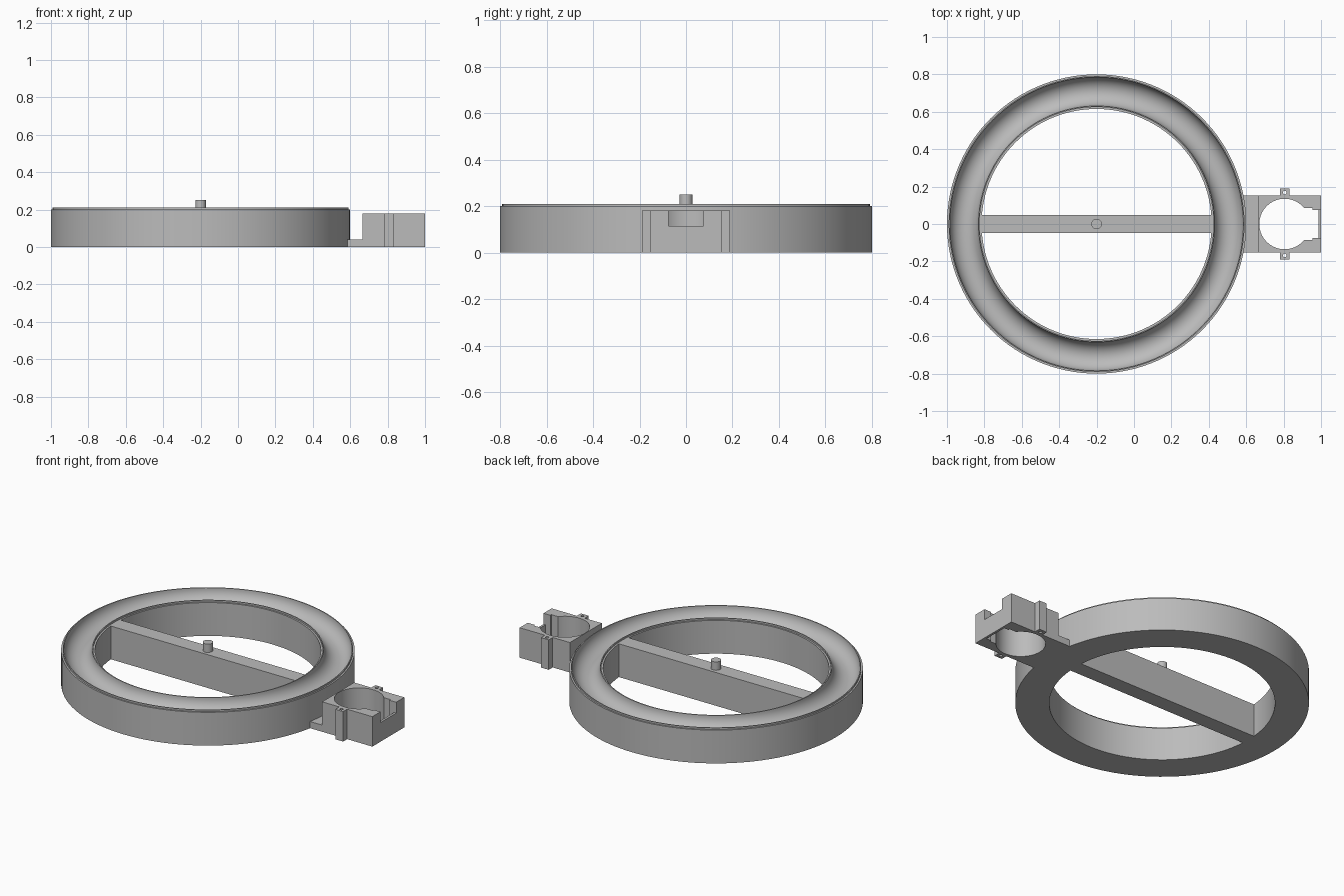
import bpy, bmesh, math

cube = bpy.data.objects.get("Cube")
if cube:
    bpy.data.objects.remove(cube, do_unlink=True)

GREY = (0.5, 0.5, 0.5, 1)
mat = bpy.data.materials.new("plain grey")
mat.use_nodes = True
mat.diffuse_color = GREY
mat.node_tree.nodes["Principled BSDF"].inputs["Base Color"].default_value = GREY

RING_X = -0.2


def finish(name, bm, smooth=False):
    """Turn a bmesh into a named grey object."""
    bmesh.ops.recalc_face_normals(bm, faces=bm.faces)
    mesh = bpy.data.meshes.new(name)
    bm.to_mesh(mesh)
    bm.free()
    mesh.materials.append(mat)
    obj = bpy.data.objects.new(name, mesh)
    bpy.context.collection.objects.link(obj)
    if smooth:
        bpy.ops.object.select_all(action='DESELECT')
        obj.select_set(True)
        bpy.context.view_layer.objects.active = obj
        bpy.ops.object.shade_smooth_by_angle(angle=math.radians(30))
    return obj


def prism(name, outline, z0, z1, smooth=False):
    """Extrude a flat outline straight up from z0 to z1."""
    bm = bmesh.new()
    face = bm.faces.new([bm.verts.new((x, y, z0)) for x, y in outline])
    top = bmesh.ops.extrude_face_region(bm, geom=[face], use_keep_orig=True)["geom"]
    for v in top:
        if isinstance(v, bmesh.types.BMVert):
            v.co.z = z1
    return finish(name, bm, smooth)


def box(name, x0, x1, half_y, z0, z1):
    return prism(name, [(x0, -half_y), (x1, -half_y), (x1, half_y), (x0, half_y)], z0, z1)


def arc(cx, cy, r, start, end, steps):
    angles = [start + (end - start) * i / steps for i in range(steps + 1)]
    return [(cx + r * math.cos(a), cy + r * math.sin(a)) for a in angles]


# Ring with a round channel sunk between two thin raised lips
groove = arc(0.708, 0.21, 0.077, 0, -math.pi, 20)
profile = ([(0.615, 0), (0.8, 0), (0.8, 0.2), (0.791, 0.2), (0.791, 0.21)] + groove
           + [(0.625, 0.21), (0.625, 0.2), (0.615, 0.2)])
SEGMENTS = 120
bm = bmesh.new()
loops = []
for i in range(SEGMENTS):
    a = math.tau * i / SEGMENTS
    loops.append([bm.verts.new((RING_X + r * math.cos(a), r * math.sin(a), z))
                  for r, z in profile])
for i in range(SEGMENTS):
    near, far = loops[i], loops[(i + 1) % SEGMENTS]
    for j in range(len(profile)):
        k = (j + 1) % len(profile)
        bm.faces.new((near[j], far[j], far[k], near[k]))
finish("channel_ring", bm, smooth=True)

# Crossbar and its centre pin
box("crossbar", RING_X - 0.62, RING_X + 0.62, 0.047, 0, 0.2)
prism("centre_pin", arc(RING_X, 0, 0.028, 0, math.tau, 32)[:-1], 0.19, 0.25, smooth=True)

# Low plate joining ring and holder
box("joining_plate", 0.57, 0.67, 0.152, 0, 0.04)

# Open holder: outer block with side ears, round bore and stepped slot
bore_r = 0.135
slot_angle = math.asin(0.085 / bore_r)
half = [(0.666, 0.152), (0.78, 0.152), (0.78, 0.19), (0.832, 0.19), (0.832, 0.152),
        (1, 0.152), (1, 0.075), (0.955, 0.075), (0.955, 0.085)]
half += arc(0.805, 0, bore_r, slot_angle, math.pi, 30)
outline = half + [(x, -y) for x, y in reversed(half[:-1])]
holder = prism("holder_block", outline, 0, 0.18, smooth=True)

# Low front wall closing the slot
box("holder_front_wall", 0.986, 1.0, 0.076, 0, 0.115)

# Screw holes through the ears
for side, y in (("left", 0.168), ("right", -0.168)):
    cutter = prism(side + "_screw_hole_cutter",
                   arc(0.806, y, 0.01, 0, math.tau, 16)[:-1], -0.1, 0.3)
    cutter.hide_render = True
    cutter.hide_set(True)
    cut = holder.modifiers.new(side + "_screw_hole", 'BOOLEAN')
    cut.operation = 'DIFFERENCE'
    cut.solver = 'EXACT'
    cut.object = cutter
